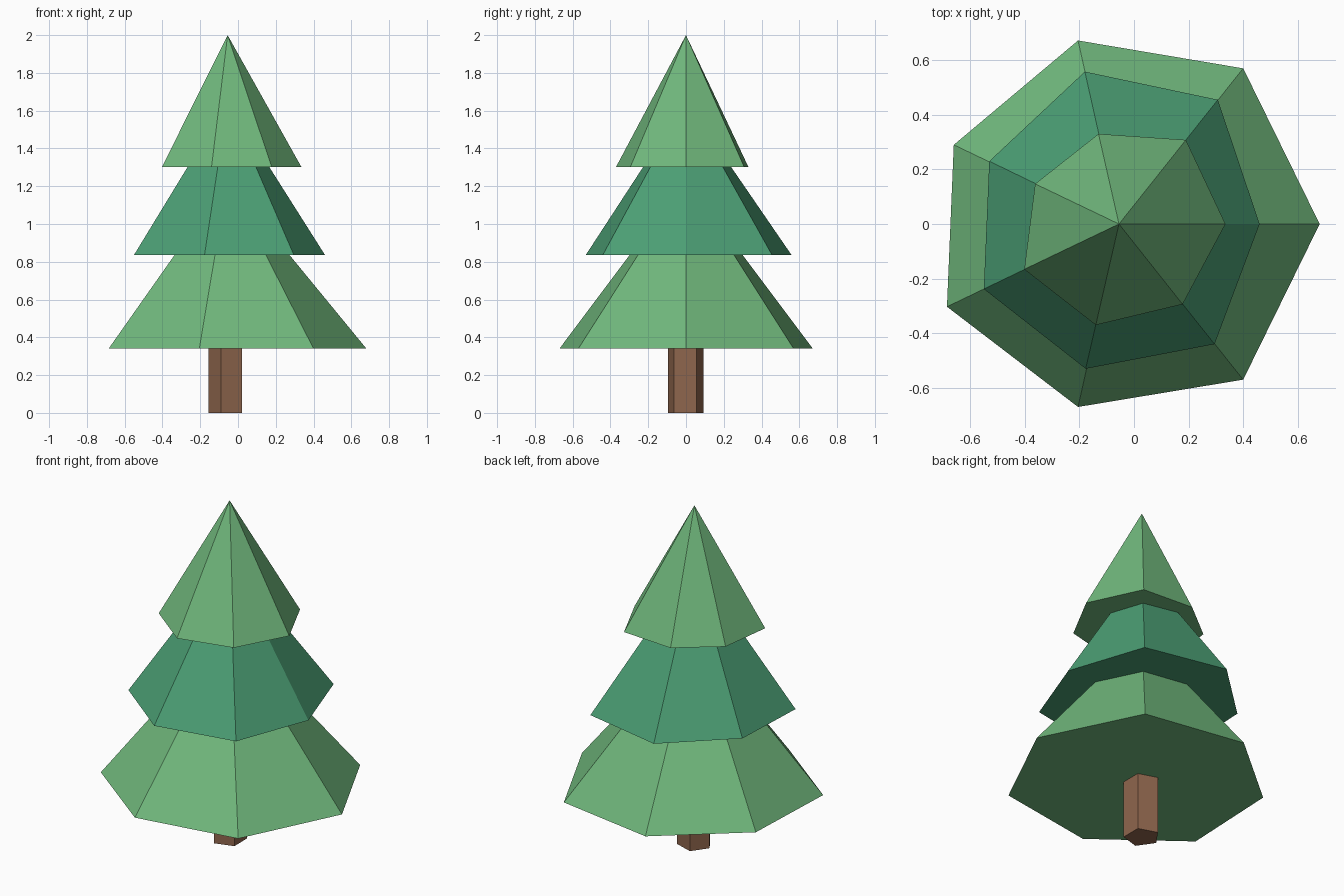
import bpy
import bmesh

if "Cube" in bpy.data.objects:
    bpy.data.objects.remove(bpy.data.objects["Cube"])

AXIS = (-0.055, 0.0)  # the trunk axis sits slightly left of centre


def material(name, rgb):
    mat = bpy.data.materials.new(name)
    mat.diffuse_color = (*rgb, 1.0)
    mat.use_nodes = True
    mat.node_tree.nodes["Principled BSDF"].inputs["Base Color"].default_value = mat.diffuse_color
    return mat


def make_object(name, bm, mat):
    bmesh.ops.recalc_face_normals(bm, faces=bm.faces)
    mesh = bpy.data.meshes.new(name)
    bm.to_mesh(mesh)
    bm.free()
    mesh.materials.append(mat)
    obj = bpy.data.objects.new(name, mesh)
    bpy.context.collection.objects.link(obj)


def cone(name, outline, base_z, apex_z, mat):
    """Flat-based pyramid over a hand-shaped outline."""
    bm = bmesh.new()
    ring = [bm.verts.new((x, y, base_z)) for x, y in outline]
    apex = bm.verts.new((*AXIS, apex_z))
    bm.faces.new(ring)
    for a, b in zip(ring, ring[1:] + ring[:1]):
        bm.faces.new((a, b, apex))
    make_object(name, bm, mat)


def prism(name, outline, z0, z1, mat):
    """Straight column over an outline."""
    bm = bmesh.new()
    low = [bm.verts.new((x, y, z0)) for x, y in outline]
    high = [bm.verts.new((x, y, z1)) for x, y in outline]
    bm.faces.new(low)
    bm.faces.new(high)
    n = len(outline)
    for i in range(n):
        j = (i + 1) % n
        bm.faces.new((low[i], low[j], high[j], high[i]))
    make_object(name, bm, mat)


light_green = material("light green", (0.165, 0.485, 0.205))
deep_green = material("deep green", (0.071, 0.345, 0.175))
brown = material("bark brown", (0.275, 0.132, 0.074))

# Five-sided trunk
prism("trunk", [(0.02, -0.063), (0.02, 0.056), (-0.09, 0.092),
                (-0.155, 0.0), (-0.09, -0.095)], 0.0, 0.345, brown)

# Three slightly irregular seven-sided foliage tiers
cone("lower_foliage", [(0.68, 0.0), (0.40, 0.57), (-0.205, 0.672), (-0.66, 0.29),
                       (-0.685, -0.303), (-0.205, -0.67), (0.40, -0.57)],
     0.34, 1.235, light_green)
cone("middle_foliage", [(0.46, 0.0), (0.307, 0.455), (-0.18, 0.558), (-0.53, 0.23),
                        (-0.55, -0.238), (-0.177, -0.53), (0.295, -0.44)],
     0.837, 1.65, deep_green)
cone("top_foliage", [(0.335, 0.0), (0.19, 0.308), (-0.13, 0.33), (-0.362, 0.147),
                     (-0.402, -0.166), (-0.14, -0.37), (0.178, -0.294)],
     1.303, 2.0, light_green)
